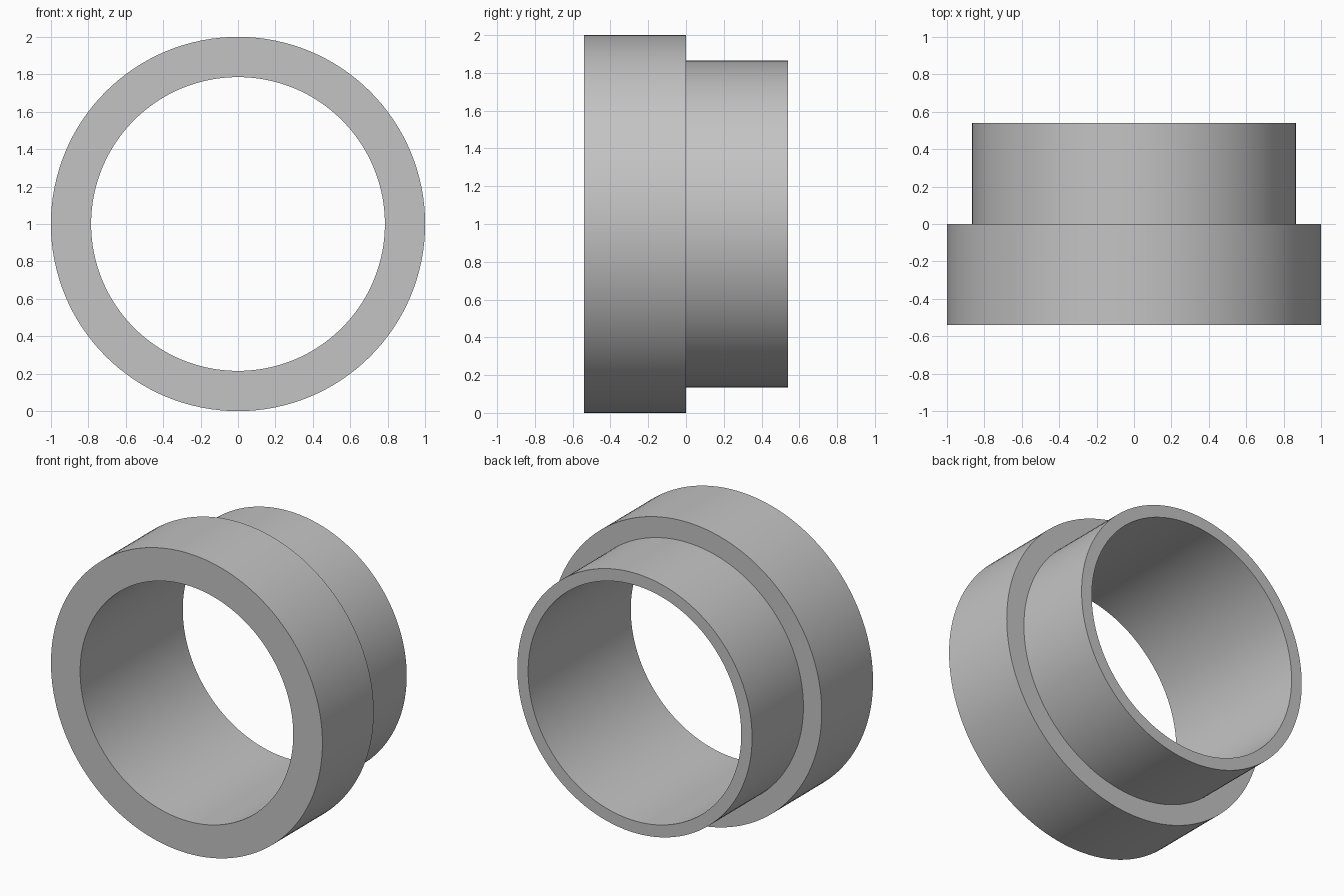
import bpy, bmesh
from math import tau
from mathutils import Matrix, Vector

cube = bpy.data.objects.get("Cube")
if cube:
    bpy.data.objects.remove(cube)

OUTER, SPIGOT, BORE, HALF = 1.0, 0.865, 0.785, 0.54
SIDES = 128

# Plain grey material
grey = bpy.data.materials.new("plain_grey")
grey.use_nodes = True
colour = (0.55, 0.55, 0.55, 1)
grey.diffuse_color = colour
grey.node_tree.nodes["Principled BSDF"].inputs["Base Color"].default_value = colour

# Closed wall profile (radius, y): wide collar in front, narrow spigot behind
profile = [(BORE, -HALF), (OUTER, -HALF), (OUTER, 0),
           (SPIGOT, 0), (SPIGOT, HALF), (BORE, HALF)]

# Revolve the profile around the y axis
bm = bmesh.new()
verts = [bm.verts.new((r, y, 0)) for r, y in profile]
edges = [bm.edges.new((v, verts[(i + 1) % len(verts)])) for i, v in enumerate(verts)]
bmesh.ops.spin(bm, geom=verts + edges, cent=(0, 0, 0), axis=(0, 1, 0),
               angle=tau, steps=SIDES, use_merge=True)
bmesh.ops.remove_doubles(bm, verts=bm.verts, dist=0.0001)
bmesh.ops.recalc_face_normals(bm, faces=bm.faces)
bmesh.ops.transform(bm, matrix=Matrix.Translation(Vector((0, 0, OUTER))), verts=bm.verts)

mesh = bpy.data.meshes.new("stepped_ring")
bm.to_mesh(mesh)
bm.free()
mesh.materials.append(grey)
ring = bpy.data.objects.new("stepped_ring", mesh)
bpy.context.collection.objects.link(ring)

# Smooth walls with sharp rims
bpy.ops.object.select_all(action="DESELECT")
ring.select_set(True)
bpy.context.view_layer.objects.active = ring
bpy.ops.object.shade_smooth_by_angle()
